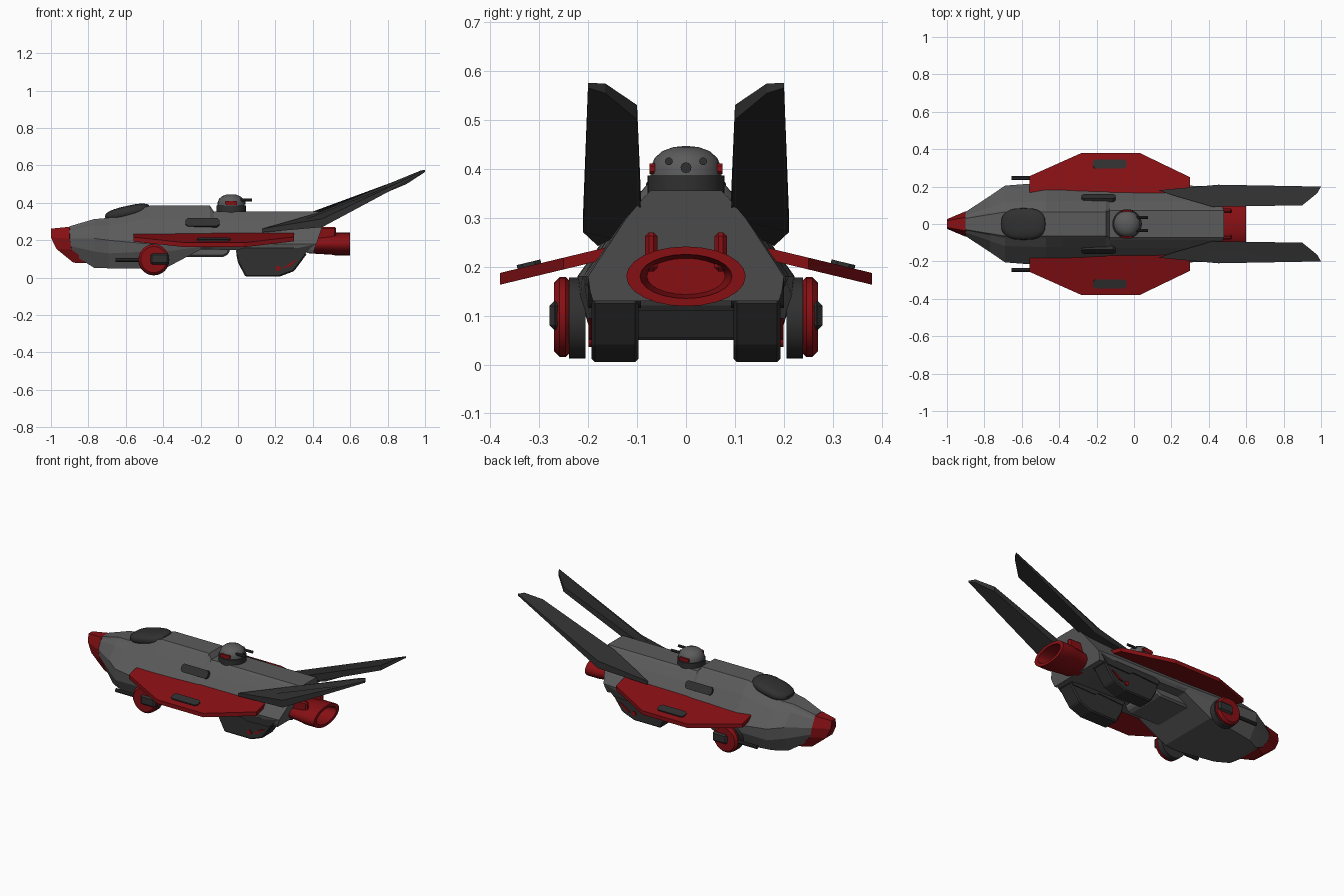
import bpy, bmesh, math
from mathutils import Matrix, Vector

if "Cube" in bpy.data.objects:
    bpy.data.objects.remove(bpy.data.objects["Cube"], do_unlink=True)


def material(name, rgb):
    m = bpy.data.materials.new(name)
    m.use_nodes = True
    m.diffuse_color = (*rgb, 1)
    m.node_tree.nodes["Principled BSDF"].inputs["Base Color"].default_value = (*rgb, 1)
    return m


GREY = material("hull grey", (0.105, 0.105, 0.105))
DARK = material("dark grey", (0.03, 0.03, 0.03))
RED = material("deep red", (0.24, 0.005, 0.007))


def finish(name, bm, mat, mirror=False, smooth=False, bevel=0):
    bmesh.ops.recalc_face_normals(bm, faces=bm.faces)
    me = bpy.data.meshes.new(name)
    bm.to_mesh(me)
    bm.free()
    me.materials.append(mat)
    if smooth:
        for p in me.polygons:
            p.use_smooth = True
        me.set_sharp_from_angle(angle=math.radians(35))
    ob = bpy.data.objects.new(name, me)
    bpy.context.collection.objects.link(ob)
    if bevel:
        b = ob.modifiers.new("bevel", "BEVEL")
        b.width, b.segments, b.limit_method = bevel, 1, "ANGLE"
    if mirror:
        m = ob.modifiers.new("mirror", "MIRROR")
        m.use_axis = (False, True, False)
    return ob


def loft(name, rings, mat, **kw):
    """Skin matching rings of points and cap both ends."""
    bm = bmesh.new()
    vs = [[bm.verts.new(p) for p in r] for r in rings]
    n = len(vs[0])
    for a, b in zip(vs, vs[1:]):
        for i in range(n):
            j = (i + 1) % n
            bm.faces.new((a[i], a[j], b[j], b[i]))
    bm.faces.new(vs[0])
    bm.faces.new(vs[-1])
    return finish(name, bm, mat, **kw)


def side_prism(name, profile, y0, y1, mat, **kw):
    return loft(name, [[(x, y, z) for x, z in profile] for y in (y0, y1)], mat, **kw)


def both_sides(half):
    return half + [(x, -y, z) for x, y, z in reversed(half)]


def cylinder(name, centre, r, depth, axis, mat, r2=None, segs=16, **kw):
    bm = bmesh.new()
    rot = Vector((0, 0, 1)).rotation_difference(Vector(axis)).to_matrix().to_4x4()
    bmesh.ops.create_cone(bm, cap_ends=True, segments=segs, radius1=r,
                          radius2=r if r2 is None else r2, depth=depth,
                          matrix=Matrix.Translation(centre) @ rot)
    return finish(name, bm, mat, smooth=True, **kw)


def box(name, centre, size, mat, tilt=0, **kw):
    bm = bmesh.new()
    bmesh.ops.create_cube(bm, size=1, matrix=Matrix.Translation(centre)
                          @ Matrix.Rotation(tilt, 4, "X") @ Matrix.Diagonal((*size, 1)))
    return finish(name, bm, mat, **kw)


def stadium(name, centre, length, width, thick, tilt, mat):
    """Flat plate with clipped ends, tilted about the long axis."""
    l, w, c = length / 2, width / 2, width / 4
    outline = [(-l, -w + c), (-l + c, -w), (l - c, -w), (l, -w + c),
               (l, w - c), (l - c, w), (-l + c, w), (-l, w - c)]
    mt = Matrix.Translation(centre) @ Matrix.Rotation(tilt, 4, "X")
    rings = [[mt @ Vector((x, y, z)) for x, y in outline] for z in (-thick / 2, thick / 2)]
    return loft(name, rings, mat, mirror=True)


# Hull: x, roof half width, roof z, waist half width, waist z, low z, floor half width, floor z
stations = [
    (-.9, .035, .275, .065, .21, .17, .04, .135),
    (-.77, .06, .313, .15, .21, .14, .11, .053),
    (-.69, .075, .32, .205, .2, .13, .15, .05),
    (-.47, .075, .385, .222, .18, .14, .19, .05),
    (-.38, .075, .385, .22, .18, .14, .19, .055),
    (-.2, .075, .385, .212, .18, .165, .19, .15),
    (-.15, .075, .385, .21, .18, .165, .19, .15),
    (-.13, .085, .355, .21, .18, .165, .19, .15),
    (.3, .085, .355, .205, .18, .16, .19, .14),
    (.48, .085, .355, .2, .18, .15, .19, .13),
]
rings = []
for x, yr, zr, yw, zw, zl, yf, zf in stations:
    lean = .35 if x > .4 else 0
    ys = yr + (yw - yr) * .33
    zs = zr + (zw - zr) * .33
    half = [(yr * .85, zr), (yr, zr - .012), (ys, zs), (yw, zw), (yw * .98, zl), (yf, zf)]
    rings.append(both_sides([(x - lean * (zr - z), y, z) for y, z in half]))
loft("hull", rings, GREY)
side_prism("keel_box", [(-.38, .07), (-.3, .11), (-.08, .11), (-.05, .125), (-.035, .18), (-.38, .18)],
           -.13, .13, GREY, bevel=.01)

# Nose cap with chin
back = [(-.9, .036, .272), (-.9, .068, .21), (-.89, .068, .15), (-.79, .085, .078)]
front = [(-1, .018, .262), (-1, .026, .215), (-.972, .03, .155), (-.88, .04, .08)]
loft("nose_cap", [both_sides(back), both_sides(front)], RED)

# Canopy: squared-off dome tilted with the windscreen slope
bm = bmesh.new()
bmesh.ops.create_uvsphere(bm, u_segments=24, v_segments=12, radius=1)
for v in bm.verts:
    v.co = [math.copysign(abs(c) ** .75, c) for c in v.co]
bm.transform(Matrix.Translation((-.59, 0, .35)) @ Matrix.Rotation(-.22, 4, "Y")
             @ Matrix.Diagonal((.123, .085, .034, 1)))
finish("canopy", bm, DARK, smooth=True)

# Red side wings, drooping outward
wing = [(-.56, .16), (-.56, .255), (-.28, .38), (.03, .38), (.3, .25), (.3, .16)]
loft("wing", [[(x, y, .235 - (y - .18) * .24 - t) for x, y in wing] for t in (0, .024)],
     RED, mirror=True)
stadium("wing_pad", (-.13, .32, .202), .18, .05, .014, -.235, DARK)
stadium("flank_vent", (-.19, .138, .292), .18, .048, .024, -1.05, DARK)

# Tail fins: x, y, top z, thickness
fin = [(.13, .18, .262, .02), (.22, .15, .287, .03), (.42, .092, .345, .045),
       (.9, .1, .53, .03), (.98, .165, .574, .02), (1, .2, .575, .01), (.45, .21, .315, .045)]
loft("tail_fin", [[(x, y, z) for x, y, z, t in fin], [(x, y, z - t) for x, y, z, t in fin]],
     DARK, mirror=True)

# Oval engine nozzle with hollow mouth
nozzle = [(.38, .1, .05), (.5, .116, .057), (.52, .122, .061), (.6, .122, .061),
          (.6, .094, .045), (.5, .08, .037)]
loft("engine_nozzle", [[(x, a * math.cos(k * math.pi / 12), .18 + b * math.sin(k * math.pi / 12))
                        for k in range(24)] for x, a, b in nozzle], RED, smooth=True)
box("nozzle_lug", (.47, .071, .23), (.11, .026, .08), RED, mirror=True, bevel=.008)

# Rear landing pods
side_prism("pod", [(-.01, .13), (0, .08), (.04, .005), (.22, .005), (.3, .035), (.37, .13), (.1, .15)],
           .097, .193, DARK, mirror=True, bevel=.007)
side_prism("pod_mount", [(-.012, .145), (-.005, .12), (.17, .13), (.2, .115), (.35, .12),
                         (.41, .178), (.05, .165)], .092, .2, DARK, mirror=True)
side_prism("pod_stripe", [(.24, .05), (.27, .055), (.32, .095), (.29, .085)],
           .19, .199, RED, mirror=True)
cylinder("pod_stud", (.215, .195, .05), .014, .008, (0, 1, 0), RED, mirror=True)

# Side gun drums
cylinder("drum_back", (-.45, .222, .095), .083, .034, (0, 1, 0), DARK, segs=24, mirror=True)
cylinder("drum", (-.45, .252, .097), .082, .036, (0, 1, 0), RED, segs=24, mirror=True, bevel=.012)
box("gun_housing", (-.42, .268, .1), (.1, .022, .06), DARK, mirror=True, bevel=.01)
cylinder("gun_barrel", (-.56, .245, .095), .011, .19, (1, 0, 0), DARK, segs=10, mirror=True)

# Roof turret
cylinder("turret_base", (-.037, 0, .364), .079, .044, (0, 0, 1), DARK, segs=24)
dome = [(.37, .072), (.402, .072), (.422, .064), (.436, .048), (.444, .026), (.446, .006)]
loft("turret_dome", [[(-.037 + r * math.cos(k * math.pi / 12), r * math.sin(k * math.pi / 12), z)
                      for k in range(24)] for z, r in dome], GREY, smooth=True)
stadium("turret_marker", (-.037, .069, .4), .065, .022, .012, math.pi / 2, RED)
cylinder("turret_barrel", (.03, .035, .415), .008, .09, (1, 0, 0), DARK, segs=10, mirror=True)
cylinder("turret_sensor", (.033, 0, .402), .011, .012, (1, 0, 0), DARK, segs=12)
